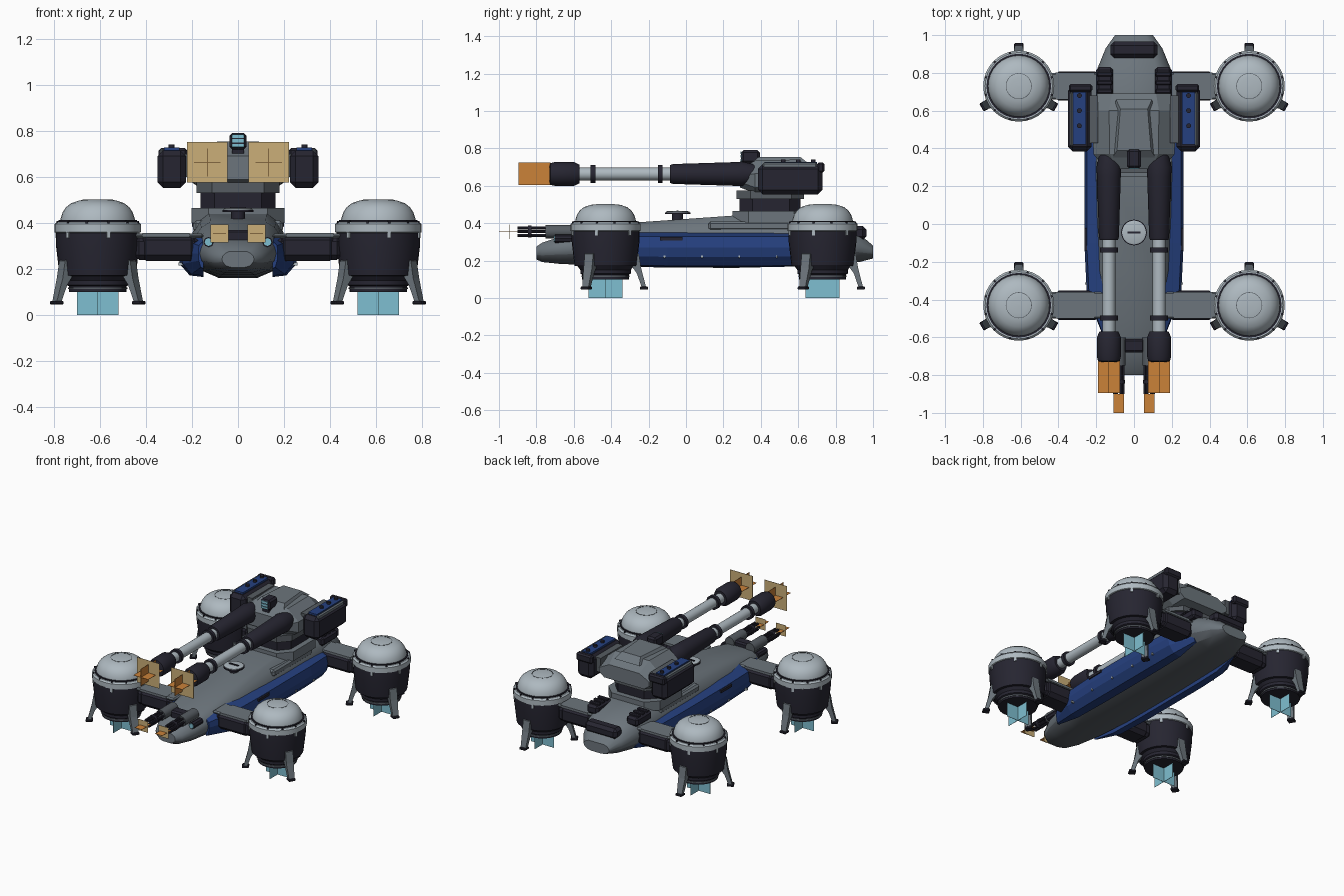
import bpy, bmesh, math
from mathutils import Matrix, Vector

if "Cube" in bpy.data.objects:
    bpy.data.objects.remove(bpy.data.objects["Cube"])


def material(name, hexcode):
    rgb = [int(hexcode[i:i + 2], 16) / 255 for i in (0, 2, 4)]
    lin = [c / 12.92 if c < 0.04045 else ((c + 0.055) / 1.055) ** 2.4 for c in rgb] + [1]
    m = bpy.data.materials.new(name)
    m.use_nodes = True
    m.diffuse_color = lin
    m.node_tree.nodes["Principled BSDF"].inputs["Base Color"].default_value = lin
    return m


GREY = material("hull grey", "6C757C")
DEEP = material("underside grey", "565C62")
DARK = material("dark plating", "262531")
BLUE = material("blue armour", "25407F")
LIGHT = material("pale metal", "AEB9C0")
CYAN = material("cyan glow", "7FBFD1")
ORANGE = material("orange flash", "CB8239")
TAN = material("tan flash", "CBAF78")


def finish(name, bm, mat, bevel=0, smooth=True):
    bmesh.ops.recalc_face_normals(bm, faces=bm.faces)
    me = bpy.data.meshes.new(name)
    bm.to_mesh(me)
    bm.free()
    me.materials.append(mat)
    ob = bpy.data.objects.new(name, me)
    bpy.context.collection.objects.link(ob)
    if bevel:
        b = ob.modifiers.new("bevel", "BEVEL")
        b.width, b.segments, b.limit_method = bevel, 1, "ANGLE"
    if smooth:
        bpy.ops.object.select_all(action="DESELECT")
        ob.select_set(True)
        bpy.context.view_layer.objects.active = ob
        bpy.ops.object.shade_smooth_by_angle(angle=math.radians(32))
    return ob


def box(name, x, y, z, mat, bevel=0, turn=None):
    """Box from (min, max) pairs, optionally transformed by a matrix."""
    bm = bmesh.new()
    bmesh.ops.create_cube(bm, size=1)
    for v in bm.verts:
        v.co = Vector([(a + b) / 2 + c * abs(b - a) for (a, b), c in zip((x, y, z), v.co)])
    if turn:
        bm.transform(turn)
    return finish(name, bm, mat, bevel, False)


def loft(name, rings, mat, smooth=True, turn=None):
    """Skin over closed rings of equal length, with capped ends."""
    bm = bmesh.new()
    vs = [[bm.verts.new(p) for p in r] for r in rings]
    n = len(vs[0])
    for a, b in zip(vs, vs[1:]):
        for i in range(n):
            bm.faces.new((a[i], a[(i + 1) % n], b[(i + 1) % n], b[i]))
    bm.faces.new(vs[0])
    bm.faces.new(vs[-1])
    if turn:
        bm.transform(turn)
    return finish(name, bm, mat, 0, smooth)


def lathe(name, profile, loc, mat, along_y=False, seg=32):
    """Profile of (radius, height) spun round z, or round y."""
    rings = [[(max(r, 0.001) * math.cos(t), max(r, 0.001) * math.sin(t), h)
              for t in (2 * math.pi * i / seg for i in range(seg))] for r, h in profile]
    m = Matrix.Translation(loc)
    if along_y:
        m = m @ Matrix.Rotation(-math.pi / 2, 4, "X")
    return loft(name, rings, mat, True, m)


def tube(name, x, z, r, y0, y1, mat, r1=None, seg=24):
    return lathe(name, [(r, y0), (r1 or r, y1)], (x, 0, z), mat, True, seg)


# Hull: symmetrical section scaled along its length
half = [(0.4, 0.02), (0.75, 0.13), (0.95, 0.36), (1, 0.55), (0.95, 0.72), (0.8, 0.9), (0.6, 1)]
section = half + [(-x, z) for x, z in reversed(half)]
stations = [(-0.8, 0.07, 0.205, 0.275), (-0.77, 0.105, 0.19, 0.295), (-0.68, 0.145, 0.18, 0.325),
            (-0.5, 0.18, 0.17, 0.36), (-0.25, 0.2, 0.16, 0.405), (0.25, 0.208, 0.155, 0.44),
            (0.65, 0.208, 0.165, 0.43), (0.82, 0.195, 0.175, 0.395), (0.93, 0.15, 0.19, 0.34),
            (1.0, 0.1, 0.21, 0.28)]
hull = loft("hull", [[(x * w, y, b + z * (t - b)) for x, z in section]
                     for y, w, b, t in stations], GREY)
hull.data.materials.append(DEEP)
for f in hull.data.polygons:
    if f.normal.z < -0.35:
        f.material_index = 1

# Deck fittings
box("nose_block", (-0.055, 0.055), (-0.68, -0.61), (0.3, 0.37), DARK, 0.01)
box("stern_vent", (-0.125, 0.125), (0.88, 0.965), (0.31, 0.385), DARK, 0.02)
lathe("hatch_post", [(0.03, 0.4), (0.03, 0.455)], (0, -0.045, 0), DARK)
lathe("hatch_rim", [(0.068, 0.448), (0.068, 0.457)], (0, -0.045, 0), DARK)
lathe("hatch_cover", [(0.063, 0.45), (0.063, 0.461), (0.055, 0.464)], (0, -0.045, 0), LIGHT)
box("hatch_handle", (-0.035, 0.035), (-0.051, -0.039), (0.46, 0.469), DARK)

# Turret base
base = [(-0.12, 0.26), (0.12, 0.26), (0.19, 0.34), (0.19, 0.57), (0.12, 0.64),
        (-0.12, 0.64), (-0.19, 0.57), (-0.19, 0.34)]


def slab(name, k, z0, z1, mat):
    loft(name, [[(x * k, 0.45 + (y - 0.45) * k, z) for x, y in base] for z in (z0, z1)], mat, False)


slab("turret_ring", 1.06, 0.4, 0.465, GREY)
slab("turret_neck", 0.86, 0.46, 0.55, DARK)
slab("turret_collar", 0.95, 0.53, 0.575, DEEP)

# Turret body: chamfered sections from front to back
rings = []
for y, w, b, t in [(0.29, 0.15, 0.59, 0.69), (0.37, 0.215, 0.56, 0.735),
                   (0.6, 0.22, 0.56, 0.74), (0.69, 0.195, 0.58, 0.68)]:
    m = b + (t - b) * 0.6
    side = [(0.8 * w, b), (w, b + 0.03), (w, m), (0.6 * w, t)]
    rings.append([(x, y, z) for x, z in side + [(-x, z) for x, z in reversed(side)]])
loft("turret_body", rings, GREY, False)
loft("turret_roof", [[(x, y, z) for x, y in ((-w, f), (w, f), (w * 0.8, r), (-w * 0.8, r))]
                     for w, f, r, z in ((0.12, 0.34, 0.66, 0.715), (0.09, 0.39, 0.61, 0.755))], GREY, False)
box("sensor_mast", (-0.025, 0.025), (0.31, 0.39), (0.68, 0.74), DARK)
box("sensor_head", (-0.037, 0.037), (0.295, 0.395), (0.72, 0.79), DARK, 0.012)
for i in range(3):
    z = 0.737 + i * 0.02
    box("sensor_slit", (-0.026, 0.026), (0.291, 0.297), (z - 0.007, z + 0.007), CYAN)


def pair(a, b, s):
    return tuple(sorted((a * s, b * s)))


# Mirrored parts
for s, tag in ((1, "left"), (-1, "right")):
    # Blue side armour, fading into the hull at both ends
    prof = [(0.15, 0.165), (0.21, 0.172), (0.252, 0.22), (0.263, 0.27), (0.25, 0.33), (0.16, 0.36)]
    loft(tag + "_side_armour",
         [[(s * (0.15 + (x - 0.15) * f), y, 0.26 + (z - 0.26) * (0.5 + 0.5 * f)) for x, z in prof]
          for y, f in ((-0.57, 0.2), (-0.38, 0.88), (-0.1, 1), (0.45, 1), (0.64, 0.9), (0.8, 0.2))],
         BLUE, False)
    box(tag + "_armour_vent", pair(0.245, 0.262, s), (-0.14, -0.02), (0.308, 0.326), DARK)
    for i in range(5):
        y = -0.32 + i * 0.2
        box(tag + "_armour_stud", pair(0.23, 0.259, s), (y, y + 0.01), (0.215, 0.228), LIGHT)
    box(tag + "_deck_rail", pair(0.14, 0.195, s), (0.12, 0.56), (0.36, 0.41), GREY, 0.012)
    # Rear deck vents
    box(tag + "_rear_vent", pair(0.11, 0.2, s), (0.66, 0.83), (0.37, 0.435), DARK, 0.015)
    for i in range(3):
        y = 0.69 + i * 0.045
        box(tag + "_vent_rib", pair(0.115, 0.195, s), (y, y + 0.025), (0.43, 0.447), DARK, 0.005)
    # Launcher boxes beside the turret
    box(tag + "_launcher_bracket", pair(0.19, 0.25, s), (0.43, 0.68), (0.6, 0.7), DEEP)
    box(tag + "_launcher", pair(0.225, 0.35, s), (0.385, 0.73), (0.553, 0.715), DARK, 0.025)
    box(tag + "_launcher_cap", pair(0.22, 0.345, s), (0.7, 0.74), (0.67, 0.725), DARK, 0.01)
    box(tag + "_launcher_side_strip", pair(0.322, 0.34, s), (0.41, 0.7), (0.685, 0.725), GREY, 0.008)
    box(tag + "_launcher_top", pair(0.255, 0.322, s), (0.42, 0.7), (0.7, 0.727), BLUE)
    for y in (0.52, 0.6, 0.68):
        lathe(tag + "_launcher_knob", [(0.013, 0.72), (0.013, 0.74)], (0.289 * s, y, 0), DARK, seg=12)
    # Main gun
    x, z = 0.133 * s, 0.663
    lathe(tag + "_gun_sleeve", [(0.048, -0.085), (0.053, -0.07), (0.063, 0.25), (0.066, 0.3), (0.05, 0.37)],
          (x, 0, z), DARK, True)
    tube(tag + "_gun_barrel", x, z, 0.034, -0.6, 0, LIGHT)
    for y in (-0.15, -0.51):
        tube(tag + "_barrel_band", x, z, 0.048, y, y + 0.025, DARK)
    lathe(tag + "_muzzle_brake", [(0.04, -0.73), (0.058, -0.725), (0.064, -0.7), (0.064, -0.6), (0.05, -0.57)],
          (x, 0, z), DARK, True)
    box(tag + "_flash_flat", (x - 0.058, x + 0.058), (-0.895, -0.725), (z - 0.001, z + 0.001), ORANGE)
    box(tag + "_flash_upright", (x - 0.001, x + 0.001), (-0.895, -0.725), (z - 0.06, z + 0.06), ORANGE)
    box(tag + "_flash_front", (x - 0.088, x + 0.088), (-0.811, -0.809), (z - 0.088, z + 0.088), TAN)
    # Nose rotary gun
    x, z = 0.08 * s, 0.355
    tube(tag + "_rotary_body", x, z, 0.036, -0.75, -0.6, DEEP, seg=12)
    tube(tag + "_rotary_clamp", x, z, 0.033, -0.845, -0.825, DARK, seg=12)
    for i in range(6):
        a = i * math.pi / 3
        tube(tag + "_rotary_barrel", x + 0.023 * math.cos(a), z + 0.023 * math.sin(a),
             0.008, -0.9, -0.74, DARK, seg=8)
    box(tag + "_rotary_flash_flat", (x - 0.028, x + 0.028), (-1.0, -0.9), (z - 0.001, z + 0.001), ORANGE)
    box(tag + "_rotary_flash_front", (x - 0.039, x + 0.039), (-0.946, -0.944), (z - 0.039, z + 0.039), TAN)
    tube(tag + "_nose_lamp", 0.128 * s, 0.317, 0.022, -0.7, -0.6, DARK, seg=8)
    tube(tag + "_nose_lamp_glow", 0.128 * s, 0.317, 0.017, -0.705, -0.69, CYAN, seg=8)

    # Engine pods on arms
    for y, end in ((-0.43, "front"), (0.73, "rear")):
        n, x = end + "_" + tag, 0.61 * s
        box(n + "_arm", pair(0.17, 0.45, s), (y - 0.07, y + 0.07), (0.24, 0.34), DARK, 0.02)
        box(n + "_arm_plate", pair(0.15, 0.47, s), (y - 0.07, y + 0.07), (0.335, 0.355), GREY, 0.008)
        box(n + "_arm_housing", pair(0.18, 0.425, s), (y - 0.077, y + 0.077), (0.235, 0.35), DARK, 0.025)
        box(n + "_arm_cover", pair(0.21, 0.415, s), (y - 0.071, y + 0.071), (0.34, 0.356), GREY)
        lathe(n + "_pod_body", [(0.09, 0.1), (0.125, 0.1), (0.125, 0.125), (0.135, 0.13), (0.135, 0.15),
                                (0.15, 0.17), (0.166, 0.172), (0.181, 0.3), (0.181, 0.36)], (x, y, 0), DARK)
        lathe(n + "_pod_nozzle_ring", [(0.129, 0.112), (0.129, 0.12)], (x, y, 0), DEEP)
        lathe(n + "_pod_collar", [(0.178, 0.355), (0.188, 0.36), (0.188, 0.395), (0.178, 0.405)], (x, y, 0), LIGHT)
        lathe(n + "_dome_seal", [(0.171, 0.4), (0.171, 0.412)], (x, y, 0), DARK)
        lathe(n + "_dome", [(0.163, 0.405), (0.161, 0.42), (0.153, 0.445), (0.138, 0.468), (0.115, 0.486),
                            (0.08, 0.498), (0.04, 0.502), (0, 0.503)], (x, y, 0), LIGHT)
        lathe(n + "_dome_seam", [(0.069, 0.495), (0.069, 0.5005), (0.066, 0.501), (0.066, 0.495)],
              (x, y, 0), DEEP)
        for i in range(12):
            m = Matrix.Translation((x, y, 0)) @ Matrix.Rotation(math.radians(15 + 30 * i), 4, "Z")
            box(n + "_collar_bolt", (0.174, 0.184), (-0.005, 0.005), (0.395, 0.409), DARK, turn=m)
            if i % 2:
                box(n + "_collar_tab", (0.17, 0.187), (-0.008, 0.008), (0.335, 0.36), LIGHT, turn=m)
        # Landing legs
        leg = [(0.15, 0.25), (0.178, 0.235), (0.19, 0.16), (0.216, 0.06), (0.192, 0.06), (0.168, 0.13), (0.14, 0.17)]
        for a in (90, 210, 330):
            m = Matrix.Translation((x, y, 0)) @ Matrix.Rotation(math.radians(a), 4, "Z")
            loft(n + "_leg", [[(r, t * (0.75 + 0.25 * (h > 0.1)), h) for r, h in leg]
                              for t in (-0.026, 0.026)], GREY, False, m)
            box(n + "_foot", (0.183, 0.228), (-0.024, 0.024), (0.045, 0.061), DARK, 0.004, m)
        # Crossed thrust glow
        box(n + "_thrust_wide", (x - 0.09, x + 0.09), (y - 0.001, y + 0.001), (0, 0.105), CYAN)
        box(n + "_thrust_deep", (x - 0.001, x + 0.001), (y - 0.09, y + 0.09), (0, 0.105), CYAN)
